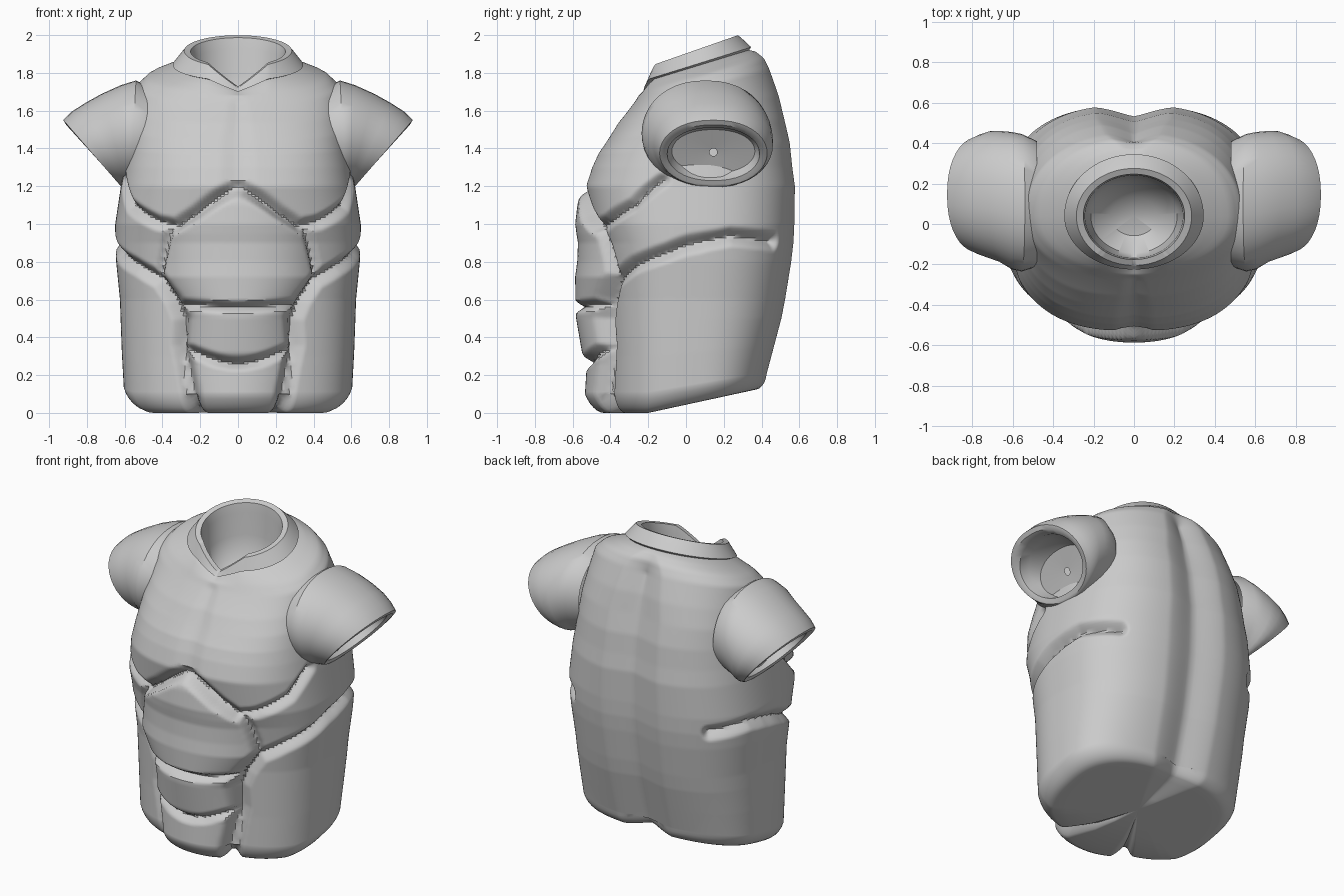
import bpy, math
from math import sin, cos, asin, acos, pi

if "Cube" in bpy.data.objects:
    bpy.data.objects.remove(bpy.data.objects["Cube"])

# height: half width, front y, back y
PROFILE = [(0, .58, -.40, .43), (.1, .605, -.41, .435), (.3, .615, -.41, .475), (.6, .625, -.42, .535),
           (.8, .645, -.44, .568), (.9, .65, -.46, .58), (1.0, .65, -.5, .585), (1.2, .62, -.53, .588),
           (1.4, .585, -.465, .56), (1.6, .555, -.36, .5), (1.72, .535, -.27, .45), (1.77, .48, -.24, .42),
           (1.81, .37, -.215, .37), (1.825, .325, -.2, .335), (1.835, .345, -.225, .345), (1.91, .285, -.205, .275)]
# height: half width and forward bulge of the belly column
BELLY = [(0, .25, .10), (.1, .28, .125), (.26, .30, .115), (.32, .30, .14), (.5, .30, .165), (.6, .34, .165),
         (.72, .42, .155), (.95, .38, .10), (1.1, .3, .06), (1.2, .2, .02)]
CY = .04


def clamp(v, a=0.0, b=1.0):
    return max(a, min(b, v))


def lookup(table, z):
    z = clamp(z, table[0][0], table[-1][0])
    for a, b in zip(table, table[1:]):
        if z <= b[0]:
            t = (z - a[0]) / (b[0] - a[0])
            return [u + (v - u) * t for u, v in zip(a[1:], b[1:])]


def power(z):
    return .77 + .23 * clamp((z - 1.5) / .33)


# seam points given in front view (x, z) or side view (y, z)
def front(x, z):
    w = lookup(PROFILE, z)[0]
    return asin(clamp(x / w) ** (1 / power(z))) * .55, z


def side(y, z):
    w, yf, yb = lookup(PROFILE, z)
    d = (CY - y) / (CY - yf) if y < CY else (y - CY) / (yb - CY)
    a = acos(clamp(d) ** (1 / power(z)))
    return (a if y < CY else pi - a) * .55, z


F, S = front, side
SEAMS = [  # line, depth, width
    ([F(0, 1.2), F(.05, 1.175), F(.22, 1.06), F(.33, .99), F(.43, 1.01), S(-.28, 1.1), S(-.13, 1.23)], .05, .045),
    ([F(.36, .98), F(.42, .73)], .035, .035),
    ([S(.46, .91), S(.24, .935), S(.1, .91), S(-.1, .85), S(-.28, .78), F(.42, .71), F(.34, .6), F(.295, .5),
      F(.305, .36), F(.28, .25), F(.25, .1), F(.24, 0)], .055, .055),
    ([F(0, .56), F(.32, .575)], .05, .035),
    ([F(0, .26), F(.1, .275), F(.29, .345)], .05, .04),
    ([(0, 1.2), (0, 1.7)], .015, .05),
    ([(pi * .55, -.1), (pi * .55, 1.7)], .055, .13)]


def seam_depth(s, z):
    best = 0
    for line, depth, width in SEAMS:
        for (ax, az), (bx, bz) in zip(line, line[1:]):
            dx, dz = bx - ax, bz - az
            t = clamp(((s - ax) * dx + (z - az) * dz) / (dx * dx + dz * dz + 1e-9))
            d = math.hypot(s - ax - t * dx, z - az - t * dz)
            if d < width:
                best = max(best, depth * (1 - d / width) ** 1.3)
    return best


def torso_point(a, z, scale, lift):
    w, yf, yb = lookup(PROFILE, z)
    p = power(z)
    x = w * max(0, sin(a)) ** p
    c = cos(a)
    y = -(CY - yf) * c ** p if c > 0 else (yb - CY) * (-c) ** p
    # belly and abdomen bulge below the chest line
    if c > 0:
        bw, bh = lookup(BELLY, z)
        y -= bh * max(0, 1 - (x / bw) ** 2) ** .6 * clamp((1.2 - .65 * x - z) / .04)
    g = seam_depth(a * .55, z)
    r = math.hypot(x, y)
    k = (1 - g / r) * scale
    x, y = x * k, y * k + CY
    # tilted neckline with a notch at the throat, raised hem at the back
    h = z + lift + .35 * clamp((z - 1.3) / .6) * (y - .02)
    if c > 0:
        h -= .11 * max(0, 1 - x / .16) * clamp((z - 1.75) / .16) * (1 if scale > .8 else 0)
    h += .13 * clamp((y + .2) / .6) * max(0, 1 - z / .5)
    if scale < 1 and z < .1:
        h += g * scale * .8
    return x, y, h


def loft(name, rings, closed):
    n = len(rings[0])
    faces = []
    for i in range(len(rings) - 1):
        for j in range(n if closed else n - 1):
            k = (j + 1) % n
            faces.append((i * n + j, i * n + k, (i + 1) * n + k, (i + 1) * n + j))
    me = bpy.data.meshes.new(name)
    me.from_pydata([v for r in rings for v in r], [], faces)
    ob = bpy.data.objects.new(name, me)
    bpy.context.collection.objects.link(ob)
    bpy.ops.object.select_all(action='DESELECT')
    ob.select_set(True)
    bpy.context.view_layer.objects.active = ob
    bpy.ops.object.mode_set(mode='EDIT')
    bpy.ops.mesh.select_all(action='SELECT')
    bpy.ops.mesh.remove_doubles(threshold=.0001)
    bpy.ops.mesh.normals_make_consistent(inside=False)
    bpy.ops.object.mode_set(mode='OBJECT')
    bpy.ops.object.shade_smooth_by_angle(angle=math.radians(38))
    m = ob.modifiers.new("mirror", 'MIRROR')
    m.use_clip = closed is False
    m.use_mirror_merge = closed is False
    return ob


# torso: underside, rounded hem, body, collar, neck hollow
levels = [(0, s, 0) for s in (0, .3, .55, .75)]
for i in range(7):
    b = i / 6 * pi / 2
    levels.append((.1 * (1 - cos(b)), .88 + .12 * sin(b), 0))
levels += [(.1 + 1.7 * i / 140, 1, 0) for i in range(1, 141)]
levels += [(z, 1, 0) for z in (1.81, 1.825, 1.835, 1.86, 1.885, 1.91)]
levels += [(1.91, .88, -.003), (1.91, .85, -.06), (1.91, .83, -.2), (1.91, .75, -.33), (1.91, .4, -.42), (1.91, 0, -.44)]
N = 140
loft("torso", [[torso_point(pi * j / N, *lv) for j in range(N + 1)] for lv in levels], False)

# sleeve: top x, top z, bottom x, bottom z, centre y, half depth
SLEEVE = [(.48, 1.73, .48, 1.22, .10, .31), (.54, 1.76, .57, 1.20, .105, .34), (.62, 1.735, .585, 1.20, .115, .34),
          (.72, 1.69, .595, 1.195, .135, .325), (.81, 1.64, .605, 1.195, .145, .315), (.88, 1.595, .61, 1.195, .145, .30),
          (.925, 1.55, .62, 1.2, .145, .285), (.91, 1.525, .625, 1.21, .145, .27), (.87, 1.51, .635, 1.23, .145, .245),
          (.80, 1.53, .60, 1.25, .145, .235), (.70, 1.5, .58, 1.27, .145, .22), (.64, 1.4, .62, 1.36, .145, .02)]
rings = []
for tx, tz, bx, bz, cy, ry in SLEEVE:
    ring = []
    for j in range(40):
        a = 2 * pi * j / 40
        t = (1 + cos(a)) / 2
        q = math.copysign(abs(sin(a)) ** .9, sin(a))
        ring.append((bx + (tx - bx) * t, cy + ry * q, bz + (tz - bz) * t))
    rings.append(ring)
loft("sleeve", rings, True)
